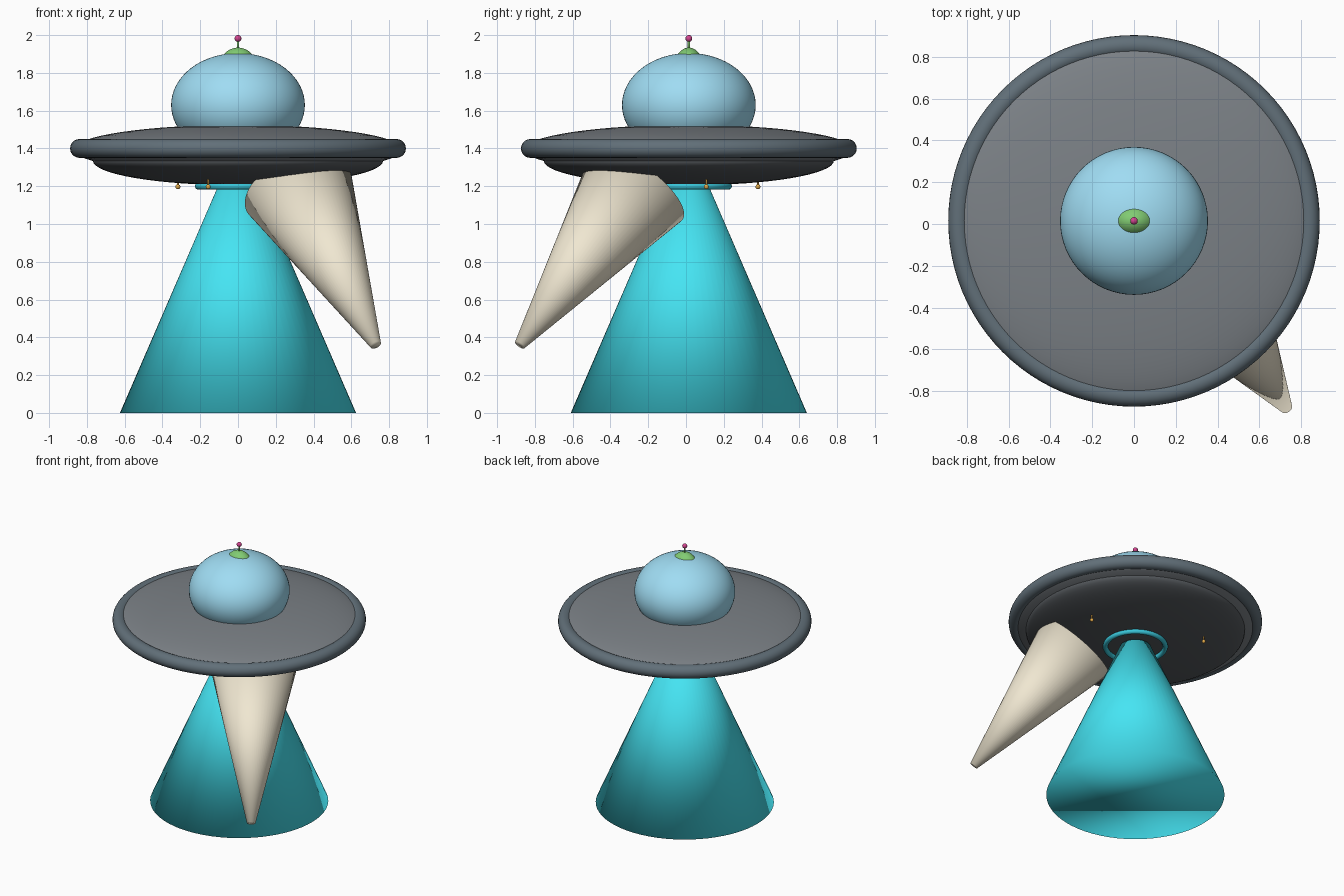
import bpy
from math import radians, sin, cos, sqrt
from mathutils import Vector

if "Cube" in bpy.data.objects:
    bpy.data.objects.remove(bpy.data.objects["Cube"])

CY = 0.015  # the saucer axis sits slightly behind the origin


def mat(name, r, g, b):
    m = bpy.data.materials.new(name)
    m.diffuse_color = (r, g, b, 1)
    m.use_nodes = True
    m.node_tree.nodes["Principled BSDF"].inputs["Base Color"].default_value = m.diffuse_color
    return m


def finish(name, m):
    ob = bpy.context.object
    ob.name = name
    ob.data.materials.append(m)
    bpy.ops.object.shade_smooth()
    return ob


def ellipsoid(name, loc, radii, m, seg=64, rings=32):
    bpy.ops.mesh.primitive_uv_sphere_add(segments=seg, ring_count=rings, radius=1, location=loc)
    bpy.context.object.scale = radii
    bpy.ops.object.transform_apply(location=False, rotation=False, scale=True)
    return finish(name, m)


def torus(name, z, major, minor, m):
    bpy.ops.mesh.primitive_torus_add(location=(0, CY, z), major_radius=major, minor_radius=minor,
                                     major_segments=96, minor_segments=20)
    return finish(name, m)


def cone(name, a, b, r1, r2, m, seg=64):
    a, b = Vector(a), Vector(b)
    bpy.ops.mesh.primitive_cone_add(vertices=seg, radius1=r1, radius2=r2, depth=(b - a).length,
                                    location=(a + b) / 2,
                                    rotation=(b - a).to_track_quat('Z', 'Y').to_euler())
    return finish(name, m)


hull = mat("hull_grey", 0.20, 0.22, 0.24)
rim = mat("rim_grey", 0.12, 0.16, 0.19)
under = mat("underside_grey", 0.09, 0.10, 0.11)
glass = mat("dome_blue", 0.35, 0.72, 0.90)
beam = mat("beam_cyan", 0.06, 0.78, 0.90)
ring = mat("ring_teal", 0.04, 0.55, 0.68)
green = mat("head_green", 0.22, 0.60, 0.17)
pink = mat("tip_pink", 0.65, 0.06, 0.28)
amber = mat("lamp_amber", 0.80, 0.42, 0.07)
cream = mat("horn_cream", 0.87, 0.80, 0.64)

# Saucer body
ellipsoid("upper_hull", (0, CY, 1.395), (0.872, 0.872, 0.13), hull, 96)
ellipsoid("lower_hull", (0, CY, 1.335), (0.768, 0.768, 0.13), under, 96)
torus("rim", 1.40, 0.839, 0.05, rim)

# Dome with the pilot's head poking through, and its antenna
ellipsoid("dome", (0, CY, 1.63), (0.354, 0.354, 0.275), glass)
ellipsoid("pilot_head", (0, CY, 1.804), (0.11, 0.085, 0.13), green, 48, 24)
cone("antenna_stalk", (0, CY, 1.92), (0, CY, 1.98), 0.006, 0.006, green, 12)
ellipsoid("antenna_ball", (0, CY, 1.982), (0.018,) * 3, pink, 24, 12)

# Light beam and the emitter ring above it
cone("beam", (0, CY, 0), (0, CY, 1.195), 0.625, 0.108, beam)
torus("emitter_ring", 1.20, 0.21, 0.018, ring)

# Three hanging lamps
for i in range(3):
    t = radians(11 + 120 * i)
    x, y = 0.485 * cos(t), CY + 0.485 * sin(t)
    cone(f"lamp_stem_{i + 1}", (x, y, 1.195), (x, y, 1.26), 0.005, 0.005, amber, 12)
    ellipsoid(f"lamp_bulb_{i + 1}", (x, y, 1.197), (0.013,) * 3, amber, 20, 10)

# Tilted cone stuck in the underside
cone("tilted_cone", (0.315, -0.26, 1.20), (0.729, -0.88, 0.36), 0.30, 0.03, cream)
